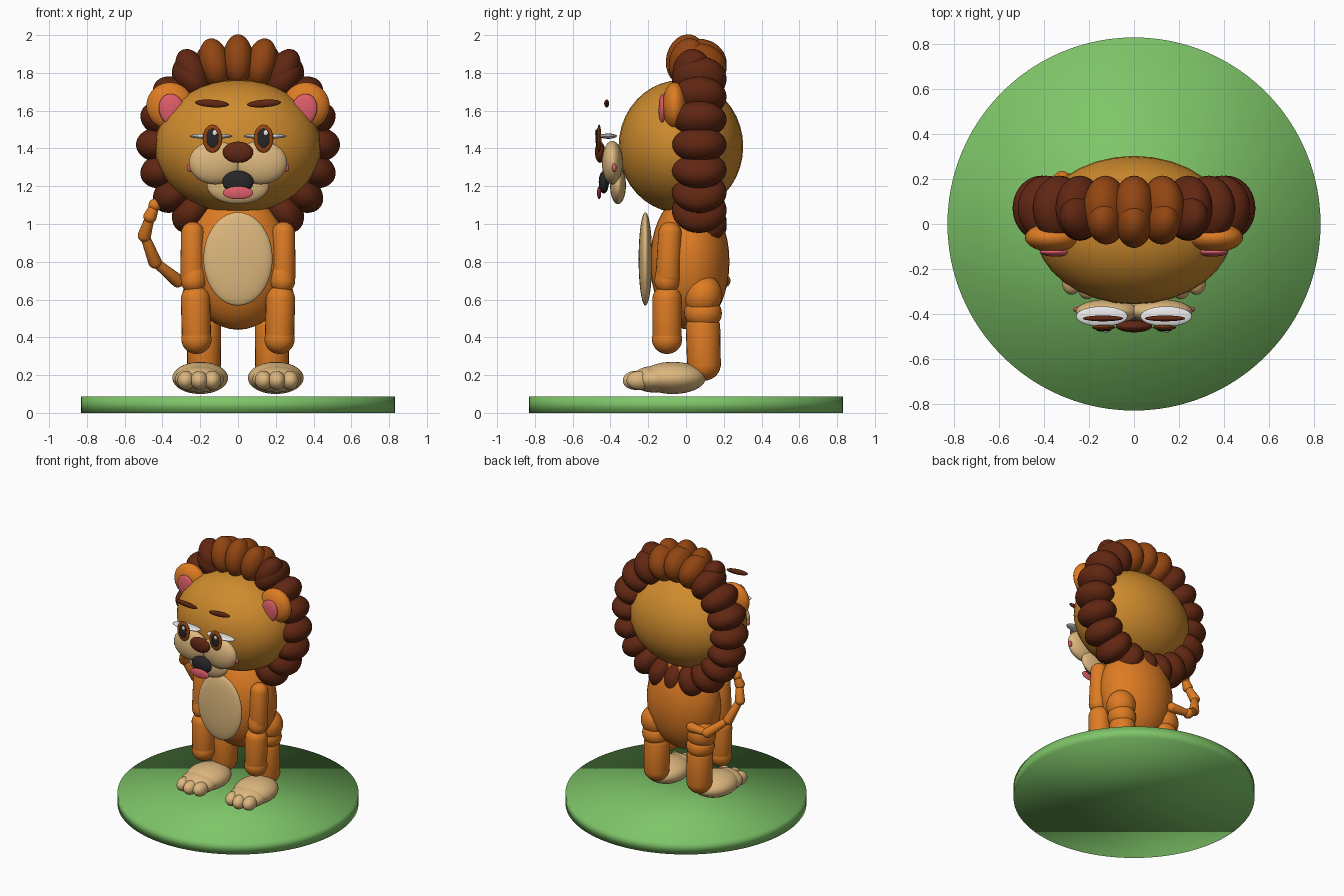
import bpy, bmesh
from math import sin, cos, pi, radians
from mathutils import Vector, Matrix, Euler

cube = bpy.data.objects.get("Cube")
if cube:
    bpy.data.objects.remove(cube)


def material(name, r, g, b):
    m = bpy.data.materials.new(name)
    m.use_nodes = True
    m.diffuse_color = (r, g, b, 1)
    bsdf = m.node_tree.nodes["Principled BSDF"]
    bsdf.inputs["Base Color"].default_value = (r, g, b, 1)
    bsdf.inputs["Roughness"].default_value = 0.7
    return m


GREEN = material("grass green", .21, .56, .14)
GOLD = material("golden fur", .62, .26, .027)
ORANGE = material("orange fur", .73, .2, .017)
CREAM = material("cream", .73, .48, .21)
DARK = material("dark brown", .12, .02, .006)
BROWN = material("chestnut", .29, .06, .006)
PINK = material("pink", .73, .11, .14)
BLACK = material("black", .02, .02, .02)
WHITE = material("white", .8, .8, .8)


def finish(name, bm, mat):
    mesh = bpy.data.meshes.new(name)
    bm.to_mesh(mesh)
    bm.free()
    mesh.materials.append(mat)
    for p in mesh.polygons:
        p.use_smooth = True
    ob = bpy.data.objects.new(name, mesh)
    bpy.context.collection.objects.link(ob)
    return ob


def ball(name, mat, loc, size, rot=(0, 0, 0)):
    """Ellipsoid with the given half sizes; rot is in degrees."""
    bm = bmesh.new()
    bmesh.ops.create_uvsphere(bm, u_segments=32, v_segments=20, radius=1)
    turn = Euler([radians(a) for a in rot]).to_matrix().to_4x4()
    bm.transform(Matrix.Translation(loc) @ turn @ Matrix.Diagonal((*size, 1)))
    return finish(name, bm, mat)


def pair(name, mat, loc, size, rot=(0, 0, 0)):
    """The same ellipsoid on the left (+x) and mirrored on the right."""
    x, y, z = loc
    ball("left_" + name, mat, loc, size, rot)
    ball("right_" + name, mat, (-x, y, z), size, (rot[0], -rot[1], -rot[2]))


def capsule(name, mat, start, end, r0, r1):
    """Round-ended limb between two joint centres."""
    a, b = Vector(start), Vector(end)
    bm = bmesh.new()
    bmesh.ops.create_uvsphere(bm, u_segments=24, v_segments=13, radius=1)
    length = (b - a).length
    for v in bm.verts:
        top = v.co.z > 0
        v.co *= r1 if top else r0
        if top:
            v.co.z += length
    turn = (b - a).to_track_quat('Z', 'Y').to_matrix().to_4x4()
    bm.transform(Matrix.Translation(a) @ turn)
    return finish(name, bm, mat)


def limb_pair(name, mat, start, end, r0, r1):
    for side, s in (("left_", 1), ("right_", -1)):
        capsule(side + name, mat, (s * start[0], *start[1:]),
                (s * end[0], *end[1:]), r0, r1)


# Round base
bm = bmesh.new()
bmesh.ops.create_cone(bm, cap_ends=True, segments=96, radius1=.83, radius2=.83, depth=.088)
bm.transform(Matrix.Translation((0, 0, .044)))
finish("grass_base", bm, GREEN)

# Head and body
ball("head", GOLD, (0, -.027, 1.41), (.44, .33, .352))
ball("torso", ORANGE, (0, .02, .8), (.28, .21, .36))
ball("belly", CREAM, (0, -.215, .815), (.183, .036, .247))

# Mane ring, chestnut at the crown and dark elsewhere
LOBES = 20
for i in range(LOBES):
    t = 2 * pi * i / LOBES
    crown = min(i, LOBES - i) <= 1
    ball(f"mane_lobe_{i}", BROWN if crown else DARK,
         (.41 * sin(t), .07, 1.42 + .43 * cos(t)),
         (.095, .145, .13), (0, 360 * i / LOBES, 0))

# Front tufts over the forehead
ball("crown_tuft", BROWN, (0, .0, 1.87), (.08, .105, .135), (-12, 0, 0))
pair("inner_tuft", BROWN, (.125, .01, 1.855), (.08, .1, .13), (-10, 12, 0))
pair("outer_tuft", DARK, (.24, .03, 1.81), (.08, .1, .125), (-8, 28, 0))

# Ears
pair("ear", ORANGE, (.36, -.06, 1.625), (.125, .065, .125))
pair("inner_ear", PINK, (.35, -.125, 1.605), (.068, .02, .085), (0, 15, 0))

# Muzzle, nose and mouth
pair("cheek", CREAM, (.12, -.39, 1.325), (.14, .055, .115))
ball("chin", CREAM, (0, -.36, 1.205), (.165, .042, .1))
pair("cheek_spot", PINK, (.255, -.38, 1.298), (.016, .012, .022))
ball("nose", DARK, (0, -.455, 1.38), (.08, .027, .056))
ball("mouth", BLACK, (0, -.435, 1.222), (.082, .027, .06))
ball("tongue", PINK, (0, -.46, 1.165), (.08, .011, .034))

# Eyes and brows
pair("eye_white", WHITE, (.143, -.411, 1.465), (.115, .045, .014))
pair("iris", BROWN, (.135, -.46, 1.452), (.052, .012, .074))
pair("pupil", BLACK, (.135, -.471, 1.455), (.033, .008, .05))
for s in (1, -1):
    ball("eye_glint", WHITE, (s * .135 + .012, -.479, 1.483), (.012, .004, .014))
pair("eyebrow", DARK, (.138, -.42, 1.638), (.09, .013, .02), (0, -4, 0))

# Arms
limb_pair("upper_arm", ORANGE, (.24, -.085, .95), (.24, -.095, .73), .062, .066)
limb_pair("elbow", ORANGE, (.235, -.095, .73), (.235, -.1, .7), .068, .068)
limb_pair("forearm", ORANGE, (.225, -.1, .6), (.22, -.1, .395), .078, .078)
pair("hand", ORANGE, (.22, -.1, .39), (.08, .08, .078))

# Legs
pair("thigh", ORANGE, (.19, .09, .62), (.105, .1, .11), (-15, 0, 0))
pair("knee", ORANGE, (.185, .09, .53), (.098, .1, .09), (-8, 0, 0))
limb_pair("shin", ORANGE, (.18, .09, .45), (.18, .095, .26), .092, .09)

# Feet with three toes each
pair("foot", CREAM, (.2, -.07, .185), (.148, .175, .085), (0, 0, 5))
pair("forefoot", CREAM, (.205, -.17, .178), (.13, .12, .07), (0, 0, 5))
for i, (x, y) in enumerate(((.135, -.255), (.205, -.27), (.275, -.25))):
    pair(f"toe_{i}", CREAM, (x, y, .172), (.046, .065, .05), (0, 0, 5))

# Jointed tail on the right side
path = [(-.18, .19, .7), (-.32, .2, .7), (-.44, .12, .8),
        (-.495, .06, .94), (-.465, .02, 1.04), (-.44, .02, 1.1)]
for i, (a, b) in enumerate(zip(path, path[1:])):
    capsule(f"tail_segment_{i}", ORANGE, a, b, .036, .024)
    ball(f"tail_joint_{i}", ORANGE, b, (.034, .034, .034))
